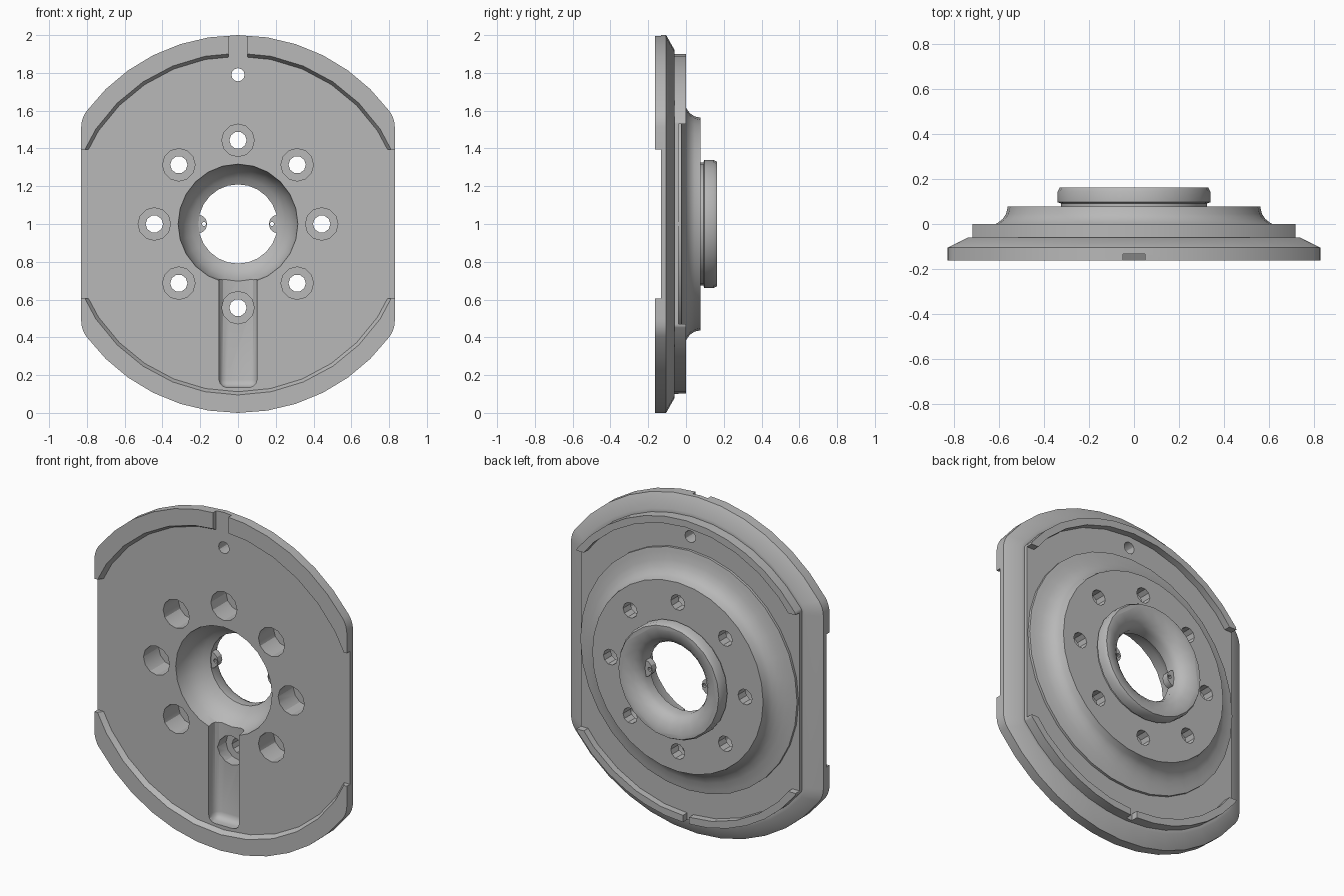
import bpy, bmesh
from math import sin, cos, atan2, sqrt, pi

cube = bpy.data.objects.get("Cube")
if cube:
    bpy.data.objects.remove(cube, do_unlink=True)

FRONT, FACE, LEDGE, BACK = -0.163, -0.133, -0.04, 0.163
CZ = 1.0  # height of the plate's axis
GREY = (0.48, 0.48, 0.48, 1)

metal = bpy.data.materials.new("plain_grey_metal")
metal.use_nodes = True
metal.diffuse_color = GREY
metal.node_tree.nodes["Principled BSDF"].inputs["Base Color"].default_value = GREY


def finish(name, bm):
    bmesh.ops.recalc_face_normals(bm, faces=bm.faces)
    mesh = bpy.data.meshes.new(name)
    bm.to_mesh(mesh)
    bm.free()
    mesh.materials.append(metal)
    obj = bpy.data.objects.new(name, mesh)
    bpy.context.collection.objects.link(obj)
    return obj


def loft(name, sections):
    """Solid through sections of (y, outline points)."""
    bm = bmesh.new()
    rings = [[bm.verts.new((x, y, z)) for x, z in pts] for y, pts in sections]
    n = len(rings[0])
    for a, b in zip(rings, rings[1:]):
        for i in range(n):
            j = (i + 1) % n
            bm.faces.new((a[i], a[j], b[j], b[i]))
    bm.faces.new(rings[0])
    bm.faces.new(rings[-1])
    return finish(name, bm)


def lathe(name, profile, sides=32, x=0.0, z=CZ):
    """Solid turned about the y direction from (radius, y) pairs."""
    angles = [2 * pi * i / sides for i in range(sides)]
    return loft(name, [(y, [(x + r * cos(a), z + r * sin(a)) for a in angles])
                       for r, y in profile])


def drum(name, r, y0, y1, sides=12, x=0.0, z=CZ):
    return lathe(name, [(r, y0), (r, y1)], sides, x, z)


def block(name, lo, hi, bevel=0.0):
    bm = bmesh.new()
    bmesh.ops.create_cube(bm, size=1)
    for v in bm.verts:
        v.co = [(a + b) / 2 + c * (b - a) for a, b, c in zip(lo, hi, v.co)]
    if bevel:
        bmesh.ops.bevel(bm, geom=bm.edges[:], offset=bevel, segments=3,
                        profile=0.5, affect='EDGES')
    return finish(name, bm)


def clipped_disc(r, w, f):
    """Circle of radius r with flat sides at +-w and corners of radius f."""
    cx = w - f
    cz = sqrt((r - f) ** 2 - cx ** 2)
    a0 = atan2(cz, cx)
    q = [(cx + f * cos(a0 * i / 4), cz + f * sin(a0 * i / 4)) for i in range(4)]
    arc = [a0 + (pi / 2 - a0) * i / 6 for i in range(7)]
    q += [(r * cos(a), r * sin(a)) for a in arc[:-1]] + [(0.0, r)]
    back = q[-2::-1]
    loop = q + [(-x, z) for x, z in back] + [(-x, -z) for x, z in q] + [(x, -z) for x, z in back]
    return [(x, z + CZ) for x, z in loop]


def combine(tool, operation):
    mod = plate.modifiers.new(tool.name, 'BOOLEAN')
    mod.operation = operation
    mod.solver = 'EXACT'
    mod.object = tool
    bpy.context.view_layer.objects.active = plate
    with bpy.context.temp_override(object=plate, active_object=plate):
        bpy.ops.object.modifier_apply(modifier=mod.name)
    bpy.data.objects.remove(tool, do_unlink=True)


def add(tool):
    combine(tool, 'UNION')


def cut(tool):
    combine(tool, 'DIFFERENCE')


# Flat-sided plate with sloped back edge and rear step
plate = loft("flange_plate", [
    (FRONT, clipped_disc(1.0, 0.83, 0.14)),
    (-0.105, clipped_disc(1.0, 0.83, 0.14)),
    (-0.06, clipped_disc(0.92, 0.74, 0.10)),
    (-0.06, clipped_disc(0.9, 0.72, 0.03)),
    (0.0, clipped_disc(0.9, 0.72, 0.03))])

# Rear ledge: leaves two thin raised arcs at top and bottom
cut(drum("rear_recess", 0.86, LEDGE, 0.2, 32))
cut(block("rear_gap", (-0.9, LEDGE, CZ - 0.53), (0.9, 0.2, CZ + 0.53)))

# Rear shoulder with a hollow fillet, then the hub with a groove at its foot
add(lathe("rear_shoulder", [(0.713, -0.07), (0.713, -0.025), (0.69, -0.021),
                            (0.645, -0.013), (0.61, 0.003), (0.585, 0.022),
                            (0.57, 0.045), (0.562, 0.078)]))
add(lathe("rear_hub", [(0.325, 0.04), (0.325, 0.092), (0.34, 0.097),
                       (0.34, 0.145), (0.33, BACK)], 24))

# Front recess leaves the raised rims, which end square at the sides
cut(lathe("front_recess", [(0.912, -0.2), (0.905, FRONT), (0.888, FACE)]))
cut(block("rim_end", (-0.9, -0.25, CZ - 0.395), (0.9, FACE, CZ + 0.395)))
cut(block("rim_slot", (-0.05, -0.2, 1.8), (0.05, FACE, 2.1)))

# Channel running down from the bowl
cut(block("channel", (-0.1, -0.25, 0.135), (0.1, -0.06, 0.78), 0.04))

# Central bowl, throat and flared rear mouth
cut(lathe("bowl", [(0.317, -0.2), (0.317, FACE), (0.308, -0.07), (0.28, -0.015),
                   (0.245, 0.02), (0.21, 0.04), (0.21, 0.09), (0.225, 0.12),
                   (0.255, 0.145), (0.305, BACK), (0.33, 0.18)], 24))

# Two pierced lugs in the throat
for s in (-1, 1):
    add(drum("throat_lug", 0.05, 0.045, 0.085, x=s * 0.213))
    cut(drum("lug_hole", 0.012, 0.0, 0.12, 8, x=s * 0.18))

# Ring of eight counterbored bolt holes
for i in range(8):
    a = i * pi / 4
    x, z = 0.443 * cos(a), CZ + 0.443 * sin(a)
    cut(drum("counterbore", 0.086, -0.2, 0.01, 12, x, z))
    cut(drum("bolt_hole", 0.046, -0.1, 0.2, 10, x, z))

# Locating hole near the top and small nick in the lower rear arc
cut(drum("locating_hole", 0.035, -0.3, 0.3, z=1.79))
cut(block("rear_nick", (-0.02, LEDGE, 0.05), (0.02, 0.1, 0.2)))

bpy.ops.object.select_all(action='DESELECT')
plate.select_set(True)
bpy.context.view_layer.objects.active = plate
bpy.ops.object.shade_smooth_by_angle(angle=pi / 6)
